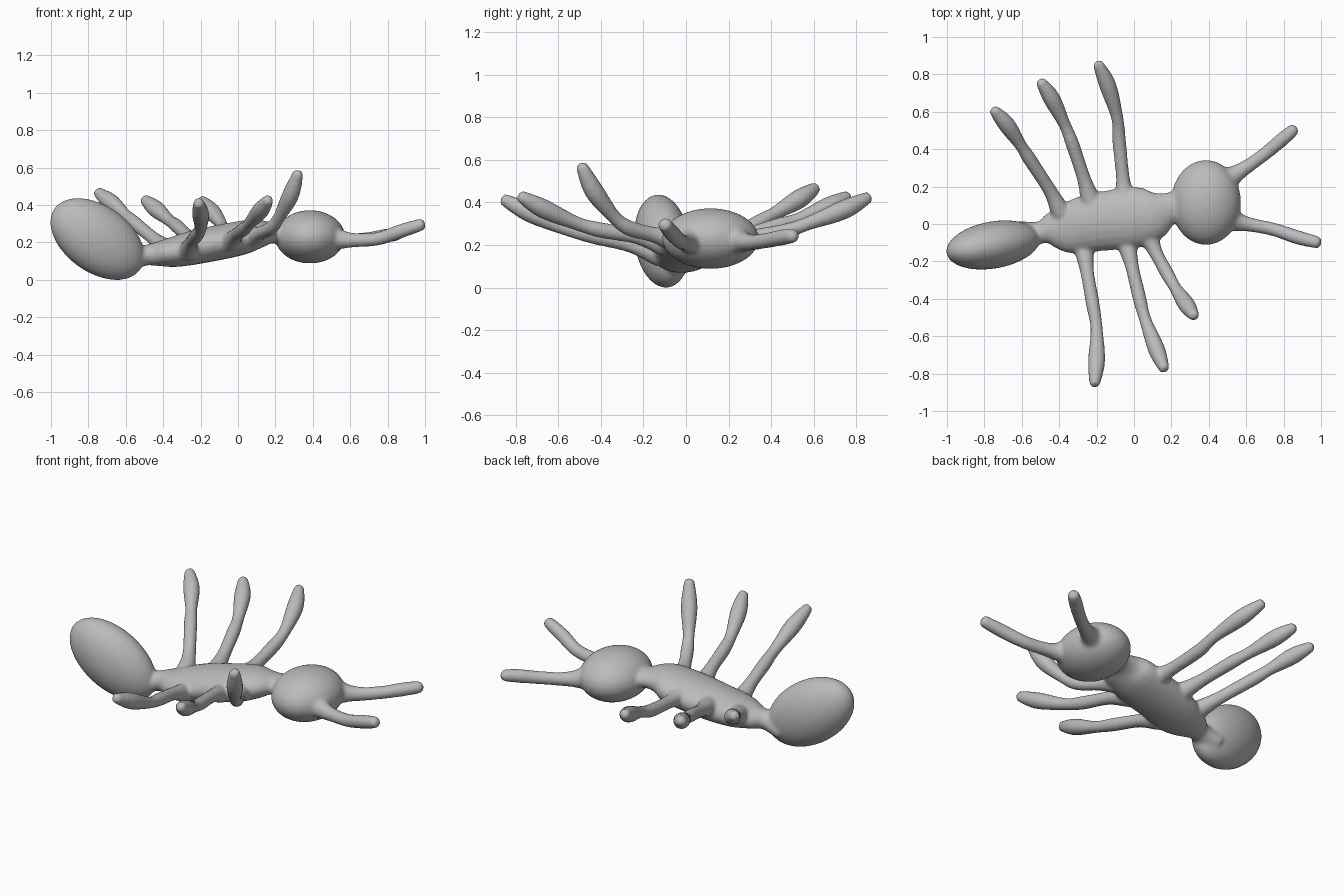
import bpy, bmesh, math
from mathutils import Vector, Matrix

grey = bpy.data.materials.new("body grey")
grey.diffuse_color = (0.5, 0.5, 0.5, 1)
bm = bmesh.new()


def spline(stations, steps=6):
    """Catmull-Rom resampling of equal-length station tuples."""
    s = [Vector(p) for p in stations]
    s = [2 * s[0] - s[1]] + s + [2 * s[-1] - s[-2]]
    out = []
    for i in range(1, len(s) - 2):
        a, b, c, d = s[i - 1:i + 3]
        for k in range(steps):
            t = k / steps
            out.append(0.5 * (2 * b + (c - a) * t + (2 * a - 5 * b + 4 * c - d) * t * t
                              + (3 * b - a - 3 * c + d) * t ** 3))
    return out + [s[-2]]


def loft(stations, sides=20):
    """Closed tube through (x, y, z, half width, half height)."""
    pts = spline(stations)
    rings = []
    for i, p in enumerate(pts):
        pos = Vector(p[:3])
        tan = (Vector(pts[min(i + 1, len(pts) - 1)][:3]) - Vector(pts[max(i - 1, 0)][:3])).normalized()
        side = tan.cross(Vector((0, 0, 1))).normalized()
        up = side.cross(tan)
        rings.append([bm.verts.new(pos + side * p[3] * math.cos(a) + up * p[4] * math.sin(a))
                      for a in (2 * math.pi * k / sides for k in range(sides))])
    for r, q in zip(rings, rings[1:]):
        for k in range(sides):
            j = (k + 1) % sides
            bm.faces.new((r[k], r[j], q[j], q[k]))
    bm.faces.new(rings[0][::-1])
    bm.faces.new(rings[-1])


def limb(points, radii):
    """Round limb with a domed tip."""
    st = [(*p, r, r) for p, r in zip(points, radii)]
    end, prev = Vector(points[-1]), Vector(points[-2])
    d = (end - prev).normalized()
    r = radii[-1]
    st.append((*(end + d * r * 0.45), r * 0.75, r * 0.75))
    st.append((*(end + d * r * 0.75), r * 0.3, r * 0.3))
    loft(st)


def ellipsoid(centre, radii, yaw=0, pitch=0):
    m = (Matrix.Translation(centre) @ Matrix.Rotation(yaw, 4, 'Z')
         @ Matrix.Rotation(pitch, 4, 'Y') @ Matrix.Diagonal((*radii, 1)))
    bmesh.ops.create_uvsphere(bm, u_segments=40, v_segments=24, radius=1, matrix=m)


# abdomen and head
ellipsoid((-0.752, -0.112, 0.218), (0.285, 0.126, 0.178), math.radians(10), math.radians(35))
ellipsoid((0.385, 0.115, 0.23), (0.187, 0.227, 0.142))

# thorax with waist and neck
loft([(-0.60, -0.07, 0.10, 0.09, 0.06), (-0.50, -0.045, 0.13, 0.06, 0.055),
      (-0.44, -0.03, 0.137, 0.095, 0.063), (-0.34, -0.02, 0.15, 0.14, 0.082),
      (-0.20, 0.01, 0.18, 0.157, 0.093), (0.0, 0.035, 0.22, 0.162, 0.092),
      (0.10, 0.05, 0.245, 0.14, 0.08), (0.18, 0.08, 0.25, 0.09, 0.055),
      (0.24, 0.095, 0.245, 0.085, 0.055), (0.30, 0.10, 0.24, 0.08, 0.05)])

# six legs
leg_radii = (0.055, 0.037, 0.037, 0.033, 0.046, 0.03)
legs = [
    [(-0.05, 0.15, 0.22), (-0.06, 0.25, 0.23), (-0.08, 0.45, 0.26), (-0.09, 0.57, 0.30), (-0.14, 0.74, 0.365), (-0.19, 0.85, 0.42)],
    [(-0.23, 0.12, 0.20), (-0.27, 0.25, 0.235), (-0.33, 0.43, 0.29), (-0.37, 0.53, 0.32), (-0.44, 0.67, 0.38), (-0.495, 0.755, 0.425)],
    [(-0.39, 0.06, 0.17), (-0.45, 0.18, 0.22), (-0.56, 0.35, 0.31), (-0.605, 0.42, 0.35), (-0.68, 0.53, 0.415), (-0.745, 0.605, 0.465)],
    [(0.08, -0.07, 0.23), (0.12, -0.16, 0.25), (0.18, -0.27, 0.28), (0.22, -0.34, 0.335), (0.28, -0.43, 0.45), (0.32, -0.488, 0.565)],
    [(-0.04, -0.10, 0.20), (-0.01, -0.23, 0.24), (0.03, -0.40, 0.27), (0.06, -0.51, 0.30), (0.12, -0.67, 0.37), (0.16, -0.77, 0.425)],
    [(-0.27, -0.12, 0.15), (-0.25, -0.26, 0.20), (-0.22, -0.43, 0.24), (-0.20, -0.56, 0.275), (-0.20, -0.73, 0.35), (-0.21, -0.85, 0.41)],
]
for leg in legs:
    limb(leg, leg_radii)

# two antennae
feeler_radii = (0.085, 0.05, 0.038, 0.036, 0.038, 0.033)
limb([(0.47, 0.22, 0.225), (0.54, 0.265, 0.215), (0.61, 0.31, 0.212), (0.70, 0.375, 0.22), (0.79, 0.45, 0.235), (0.852, 0.503, 0.243)], feeler_radii)
limb([(0.48, 0.04, 0.225), (0.56, 0.01, 0.215), (0.63, -0.005, 0.212), (0.75, -0.03, 0.22), (0.87, -0.07, 0.26), (0.978, -0.098, 0.295)], feeler_radii)

# fuse everything into one soft skin
bmesh.ops.recalc_face_normals(bm, faces=bm.faces)
mesh = bpy.data.meshes.new("ant")
bm.to_mesh(mesh)
bm.free()
mesh.materials.append(grey)
ant = bpy.data.objects.new("ant", mesh)
bpy.context.collection.objects.link(ant)
remesh = ant.modifiers.new("fuse", 'REMESH')
remesh.mode = 'VOXEL'
remesh.voxel_size = 0.01
remesh.use_smooth_shade = True
soften = ant.modifiers.new("soften", 'SMOOTH')
soften.factor = 0.5
soften.iterations = 8
